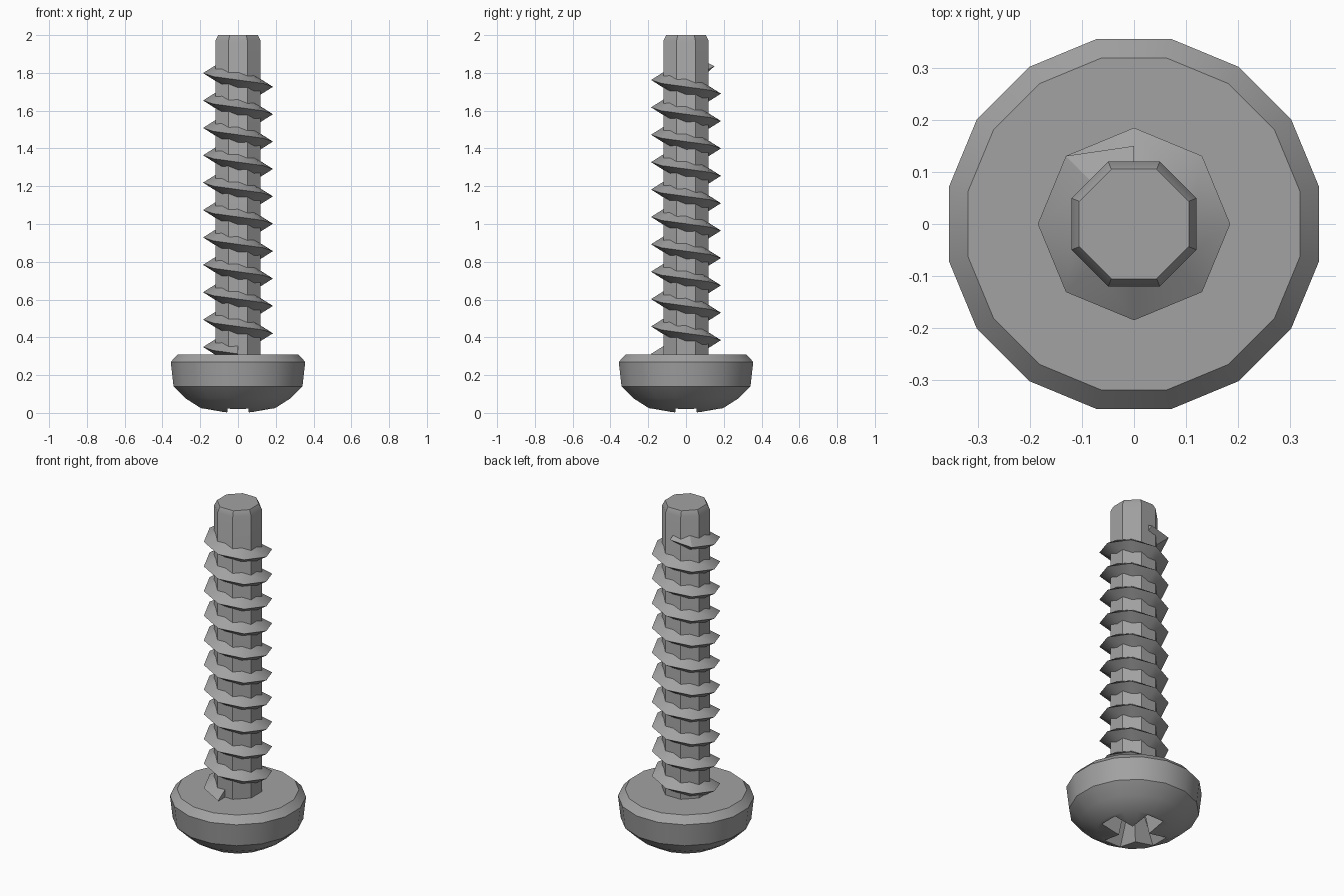
import bpy, bmesh
from math import cos, sin, radians, pi

cube = bpy.data.objects.get("Cube")
if cube:
    bpy.data.objects.remove(cube)

steel = bpy.data.materials.new("grey_steel")
steel.use_nodes = True
grey = (0.36, 0.36, 0.36, 1)
steel.diffuse_color = grey
steel.node_tree.nodes["Principled BSDF"].inputs["Base Color"].default_value = grey


def polar(r, angle, z):
    return (r * cos(angle), r * sin(angle), z)


def loft(name, rings):
    """Skin a list of equal closed rings and cap both ends."""
    bm = bmesh.new()
    loops = [[bm.verts.new(p) for p in ring] for ring in rings]
    n = len(loops[0])
    for a, b in zip(loops, loops[1:]):
        for i in range(n):
            j = (i + 1) % n
            bm.faces.new((a[i], a[j], b[j], b[i]))
    bm.faces.new(loops[0])
    bm.faces.new(loops[-1])
    bmesh.ops.recalc_face_normals(bm, faces=bm.faces)
    mesh = bpy.data.meshes.new(name)
    bm.to_mesh(mesh)
    bm.free()
    mesh.materials.append(steel)
    obj = bpy.data.objects.new(name, mesh)
    bpy.context.collection.objects.link(obj)
    return obj


def lathe(name, profile, sides):
    """Revolve (radius, height) pairs, with a flat side facing each axis."""
    return loft(name, [[polar(r, 2 * pi * (i + 0.5) / sides, z) for i in range(sides)]
                       for r, z in profile])


def cross(arm, half_width, z):
    """Outline of a plus shape."""
    quarter = [(arm, -half_width), (arm, half_width), (half_width, half_width)]
    points = []
    for x, y in quarter * 4:
        turns = len(points) // 3
        for _ in range(turns):
            x, y = -y, x
        points.append((x, y, z))
    return points


def select_only(obj):
    bpy.ops.object.select_all(action='DESELECT')
    obj.select_set(True)
    bpy.context.view_layer.objects.active = obj


# Domed head with a chamfered rim
head = lathe("head", [(0.07, 0.0), (0.2, 0.025), (0.285, 0.078), (0.348, 0.14),
                      (0.363, 0.27), (0.325, 0.31)], 16)

# Tapered cross-shaped driver recess
cutter = loft("recess_cutter", [cross(0.2, 0.06, -0.02), cross(0.1, 0.035, 0.17)])
cutter.hide_render = True
cut = head.modifiers.new("recess", 'BOOLEAN')
cut.operation = 'DIFFERENCE'
cut.solver = 'EXACT'
cut.object = cutter
select_only(head)
bpy.ops.object.modifier_apply(modifier=cut.name)
bpy.data.objects.remove(cutter)

# Faceted shaft with a small chamfer at the tip
shaft = lathe("shaft", [(0.13, 0.29), (0.13, 1.97), (0.114, 2.0)], 8)

# Helical thread with a triangular section, fading in at the tip
PITCH, START, STEPS, TURNS = 0.145, 1.835, 8, 10.5
sections = []
for k in range(int(STEPS * TURNS) + 1):
    angle = radians(90) + 2 * pi * k / STEPS
    z = START - PITCH * k / STEPS
    crest = 0.15 if k == 0 else 0.185
    half = 0.02 if k == 0 else 0.046
    sections.append([polar(0.112, angle, z + half), polar(crest, angle, z),
                     polar(0.112, angle, z - half)])
thread = loft("thread", sections)

for part in (head, shaft, thread):
    select_only(part)
    bpy.ops.object.shade_smooth_by_angle(angle=radians(30))
